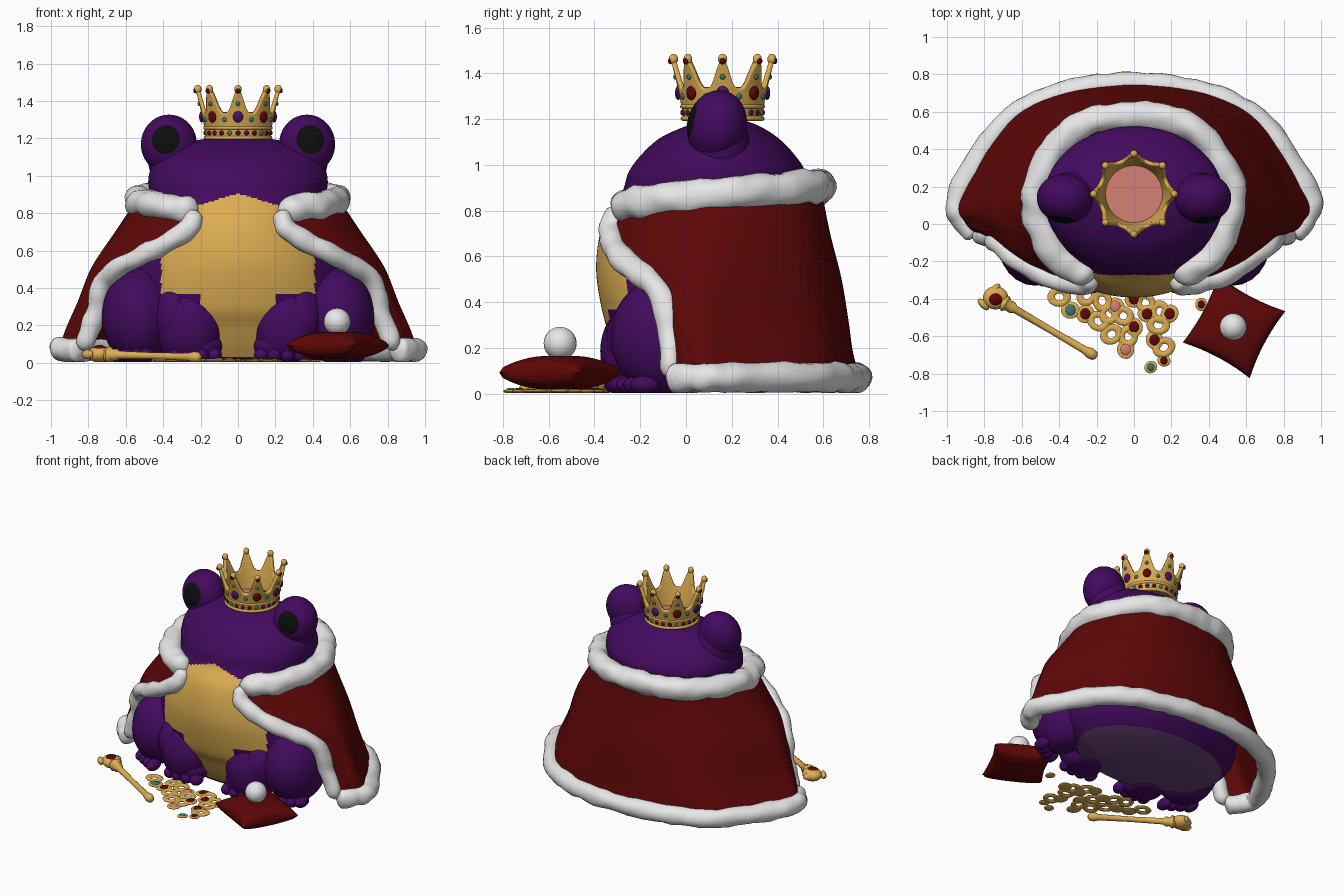
import bpy, bmesh, math
from mathutils import Vector, Matrix, noise

if "Cube" in bpy.data.objects:
    bpy.data.objects.remove(bpy.data.objects["Cube"])

def mat(name, *c):
    m = bpy.data.materials.new(name)
    m.diffuse_color = (*c, 1)
    m.use_nodes = True
    m.node_tree.nodes["Principled BSDF"].inputs["Base Color"].default_value = m.diffuse_color
    return m

PURPLE = mat("purple_skin", .056, .003, .112)
GOLD = mat("gold", .72, .42, .085)
RED = mat("deep_red", .112, .002, .002)
WHITE = mat("white_fur", .82, .82, .82)
BLACK = mat("black", .004, .004, .004)
TEAL = mat("teal_gem", .03, .2, .17)
PINK = mat("pink", .66, .22, .18)
MAUVE = mat("mauve_underside", .13, .05, .17)
VIOLET = mat("violet_gem", .07, .005, .14)

def finish(name, bm, mats, rule=None, angle=50):
    for v in bm.verts:
        v.co.z = max(v.co.z, .003)
    bmesh.ops.recalc_face_normals(bm, faces=bm.faces)
    bm.normal_update()
    for f in bm.faces:
        f.smooth = True
        if rule:
            f.material_index = rule(f)
    me = bpy.data.meshes.new(name)
    bm.to_mesh(me)
    bm.free()
    for m in mats:
        me.materials.append(m)
    me.set_sharp_from_angle(angle=math.radians(angle))
    ob = bpy.data.objects.new(name, me)
    bpy.context.collection.objects.link(ob)
    return ob

def skin(rows, closed=True, caps=False):
    """Bridge rows of points into a surface."""
    bm = bmesh.new()
    vs = [[bm.verts.new(p) for p in r] for r in rows]
    n = len(rows[0])
    for a, b in zip(vs, vs[1:]):
        for j in range(n if closed else n - 1):
            k = (j + 1) % n
            bm.faces.new((a[j], a[k], b[k], b[j]))
    if caps:
        bm.faces.new(vs[0])
        bm.faces.new(vs[-1])
    return bm

def spline(pts, steps):
    """Smooth curve through points of any dimension."""
    pts = [Vector(p) for p in pts]
    e = [pts[0] * 2 - pts[1]] + pts + [pts[-1] * 2 - pts[-2]]
    out = []
    for i in range(1, len(e) - 2):
        p0, p1, p2, p3 = e[i - 1:i + 3]
        for s in range(steps):
            t = s / steps
            out.append(.5 * (2 * p1 + (p2 - p0) * t + (2 * p0 - 5 * p1 + 4 * p2 - p3) * t * t
                             + (3 * p1 - p0 - 3 * p2 + p3) * t ** 3))
    return out + [pts[-1]]

def ball(name, loc, r, m, rot=None, seg=24, mats=None, rule=None):
    bm = bmesh.new()
    M = Matrix.Translation(loc) @ (rot or Matrix.Identity(4)) @ Matrix.Diagonal((*r, 1))
    bmesh.ops.create_uvsphere(bm, u_segments=seg, v_segments=max(6, seg * 5 // 6), radius=1, matrix=M)
    return finish(name, bm, mats or [m], rule)

def ring(name, loc, R, r, m, sx=1, rz=0, flat=1, n=32):
    rows = []
    for i in range(n + 1):
        a = 2 * math.pi * i / n
        rows.append([Matrix.Rotation(rz, 3, 'Z') @ Vector((
            (R + r * math.cos(b)) * math.cos(a) * sx, (R + r * math.cos(b)) * math.sin(a),
            r * flat * math.sin(b))) + Vector(loc) for b in [k * math.pi / 4 for k in range(8)]])
    bm = skin(rows)
    bmesh.ops.remove_doubles(bm, verts=bm.verts, dist=1e-5)
    return finish(name, bm, [m])

def fur(name, path, r, ref):
    """Lumpy fur tube with rounded ends."""
    rows, n = [], len(path)
    for i, p in enumerate(path):
        t = (path[min(i + 1, n - 1)] - path[max(i - 1, 0)]).normalized()
        u = t.cross(Vector(ref)).normalized()
        w = u.cross(t)
        end = min(i, n - 1 - i)
        k = math.sqrt(1 - (1 - end / 3) ** 2) if end < 3 else 1
        row = []
        for j in range(20):
            a = j * math.pi / 10
            q = u * math.cos(a) + w * math.sin(a)
            row.append(p + q * r * max(k, .25) * (1 + .22 * noise.noise((p + q * r) * 11)))
        rows.append(row)
    return finish(name, skin(rows, caps=True), [WHITE], angle=80)

# Body: (z, half width, front y, back y)
rings = spline([(.015, .55, -.2, .5), (.1, .62, -.25, .58), (.2, .65, -.3, .6), (.3, .65, -.35, .61),
                (.5, .6, -.39, .6), (.65, .54, -.385, .56), (.78, .49, -.35, .52), (.88, .47, -.28, .51),
                (.97, .48, -.25, .52), (1.05, .46, -.19, .47), (1.12, .39, -.11, .40),
                (1.17, .31, .0, .32), (1.2, .16, .08, .24)], 11)
rows = []
for z, rx, yf, yb in rings:
    rows.append([(rx * math.sin(a), (yf + yb) / 2 - (yb - yf) / 2 * math.cos(a), z)
                 for a in [2 * math.pi * k / 256 for k in range(256)]])

def belly(f):
    c = f.calc_center_median()
    if f.normal.z < -.95:
        return 2
    wide = .41 if c.z > .37 else .2
    return int(c.y < 0 and abs(c.x) < wide and .03 < c.z < .905 - .3 * abs(c.x))
finish("body", skin(rows, caps=True), [PURPLE, GOLD, MAUVE], belly)

# Eyes and limbs, both sides
for s in (-1, 1):
    c = Vector((.37 * s, .135, 1.17))
    gaze = Vector((.14 * s, -.93, .2)).normalized()
    ball("eye", c, (.15, .158, .13), PURPLE, gaze.to_track_quat('Z', 'Y').to_matrix().to_4x4(), 36,
         [PURPLE, BLACK], lambda f: int((f.calc_center_median() - c).normalized().dot(gaze) > .81))
    ball("eye_socket", (.335 * s, .15, 1.08), (.145, .13, .16), PURPLE)
    ball("front_leg", (.26 * s, -.2, .185), (.18, .175, .22), PURPLE)
    ball("front_leg_side", (.34 * s, -.2, .24), (.12, .15, .17), PURPLE)
    ball("front_ankle", (.22 * s, -.24, .09), (.135, .1, .1), PURPLE)
    ball("thigh", (.53 * s, -.09, .25), (.2, .24, .26), PURPLE)
    for k in range(4):
        ball("front_toe", ((.125 + .07 * k) * s, -.31 + .01 * abs(k - 1.5), .04), (.04, .055, .04), PURPLE, seg=14)
        ball("back_toe", ((.49 + .05 * k) * s, -.27 + .03 * k, .04), (.04, .065, .04), PURPLE, seg=14)

# Cape: half rows from the back centre to the front edge
half = [
    [(0, .58, .90), (.33, .50, .90), (.53, .17, .87), (.43, -.15, .84), (.22, -.29, .81)],
    [(0, .62, .70), (.40, .52, .70), (.64, .15, .70), (.55, -.14, .69), (.28, -.33, .70)],
    [(0, .67, .50), (.47, .55, .50), (.76, .14, .50), (.70, -.08, .54), (.50, -.27, .58)],
    [(0, .70, .32), (.52, .58, .31), (.83, .14, .30), (.82, .00, .34), (.71, -.12, .45)],
    [(0, .72, .18), (.56, .60, .18), (.89, .14, .17), (.87, .00, .20), (.765, -.07, .25)],
    [(0, .75, .07), (.61, .60, .07), (.925, .17, .07), (.915, .03, .07), (.84, -.065, .07)]]
full = [[(-x, y, z) for x, y, z in reversed(h[1:])] + h for h in half]
fine = [spline(r, 10) for r in full]
cols = [spline([r[j] for r in fine], 8) for j in range(len(fine[0]))]
cape = finish("cape", skin(cols, closed=False), [RED])
sol = cape.modifiers.new("thickness", 'SOLIDIFY')
sol.thickness = .02
sol.offset = 0
fur("collar_fur", fine[0], .075, (0, 0, 1))
fur("hem_fur", fine[-1], .064, (0, 0, 1))
fur("left_edge_fur", cols[0], .053, (0, 1, 0))
fur("right_edge_fur", cols[-1], .053, (0, 1, 0))

# Crown: flared wall with eight points
CY = .16
rows = []
for i in range(13):
    row = []
    for k in range(160):
        a = 2 * math.pi * k / 160
        top = 1.335 + .125 * (.5 + .5 * math.cos(8 * a)) ** 1.7
        z = 1.195 + (top - 1.195) * i / 12
        r = .172 + .055 * ((z - 1.195) / .265) ** 1.3
        row.append((r * math.cos(a), CY + r * math.sin(a), z))
    rows.append(row)
crown = finish("crown", skin(rows), [GOLD])
sol = crown.modifiers.new("thickness", 'SOLIDIFY')
sol.thickness = .022
sol.offset = 1
for z, R in ((1.203, .174), (1.256, .176)):
    ring("crown_rim", (0, CY, z), R, .01, GOLD, n=48)
bm = bmesh.new()
bmesh.ops.create_circle(bm, cap_ends=True, segments=48, radius=.16, matrix=Matrix.Translation((0, CY, 1.216)))
finish("crown_lining", bm, [PINK])

def crown_gem(name, a, R, z, r, m):
    ball(name, (R * math.cos(a), CY + R * math.sin(a), z), r, m, Matrix.Rotation(a, 4, 'Z'), 12)
for k in range(8):
    a = k * math.pi / 4
    crown_gem("crown_tip", a, .215, 1.462, (.02, .02, .024), GOLD)
    crown_gem("tip_gem", a, .229, 1.455, (.01, .014, .014), RED)
    crown_gem("large_gem", a, .194, 1.315, (.014, .027, .031), VIOLET if k % 2 == 0 else RED)
    crown_gem("upper_gem", a, .207, 1.385, (.009, .012, .012), TEAL)
    crown_gem("side_gem", a + math.pi / 8, .189, 1.3, (.009, .013, .013), TEAL)
for k in range(24):
    crown_gem("band_gem", k * math.pi / 12, .175, 1.229, (.01, .014, .013), (RED, TEAL, RED, VIOLET)[k % 4])

# Cushion with pinched corners and a white orb
bm = bmesh.new()
bmesh.ops.create_grid(bm, x_segments=28, y_segments=28, size=1)
low = bm.copy()
turn = Matrix.Rotation(math.radians(-28), 3, 'Z')
for b, s in ((bm, 1), (low, -1)):
    for v in b.verts:
        u, w = v.co.x, v.co.y
        h = .08 * max((1 - u * u) * (1 - w * w), 0) ** .33 - .012 * math.exp(-8 * (u * u + w * w))
        v.co = turn @ Vector((u * .203 * (1 - .09 * (1 - w * w)), w * .203 * (1 - .09 * (1 - u * u)), s * h))
        v.co += Vector((.535, -.55, .092))
me = bpy.data.meshes.new("half")
low.to_mesh(me)
low.free()
bm.from_mesh(me)
bpy.data.meshes.remove(me)
bmesh.ops.remove_doubles(bm, verts=bm.verts, dist=1e-4)
finish("cushion", bm, [RED])
ball("orb", (.53, -.55, .22), (.072, .072, .072), WHITE)

# Sceptre lying on the ground
A, B = Vector((-.74, -.395, .045)), Vector((-.21, -.705, .03))
d = B - A
tilt = d.to_track_quat('Z', 'Y').to_matrix().to_4x4()
prof = [(0, .02), (.1, .045), (.13, .03), (.17, .033), (.2, .021), (.55, .018), (.9, .021), (.95, .03), (1, .026), (1.02, .01)]
finish("sceptre_shaft", skin([[A + d * t + tilt.to_3x3() @ Vector((r * math.cos(a), r * math.sin(a), 0))
       for a in [k * math.pi / 8 for k in range(16)]] for t, r in prof], caps=True), [GOLD])
ball("sceptre_head", A, (.068, .062, .043), GOLD)
for k in (-1, 1):
    ball("sceptre_prong", A + Vector((-.035 + .03 * k, .04 * k + .005, .0)), (.04, .02, .025), GOLD,
         Matrix.Rotation(k * .8, 4, 'Z'), 12)
ball("sceptre_gem", A + Vector((0, -.005, .02)), (.043, .04, .03), RED, seg=16)

# Necklace: flat links and jewelled medallions
links = [(-.40, -.39), (-.25, -.38), (-.17, -.41), (-.19, -.52), (-.12, -.59), (-.03, -.60),
         (.06, -.42), (.13, -.54), (-.13, -.48), (.14, -.47), (-.06, -.49), (.16, -.66)]
for i, (x, y) in enumerate(links):
    ring("chain_link", (x, y, .012), .036, .017, GOLD, 1.2, i * .9, .5, 20)
medals = [(-.34, -.46, TEAL), (-.26, -.48, RED), (0, -.55, RED), (.07, -.48, RED), (.19, -.48, RED),
          (.11, -.62, RED), (.16, -.73, RED), (.09, -.765, TEAL), (-.045, -.67, PINK), (-.10, -.44, PINK),
          (0, -.40, RED), (.36, -.43, RED)]
for i, (x, y, m) in enumerate(medals):
    r = .052 if i not in (6, 7, 11) else .036
    ball("medallion", (x, y, .011), (r, r * .9, .009), GOLD, Matrix.Rotation(i, 4, 'Z'), 16)
    ball("medallion_gem", (x, y, .016), (r * .55, r * .6, .01), m, seg=12)
